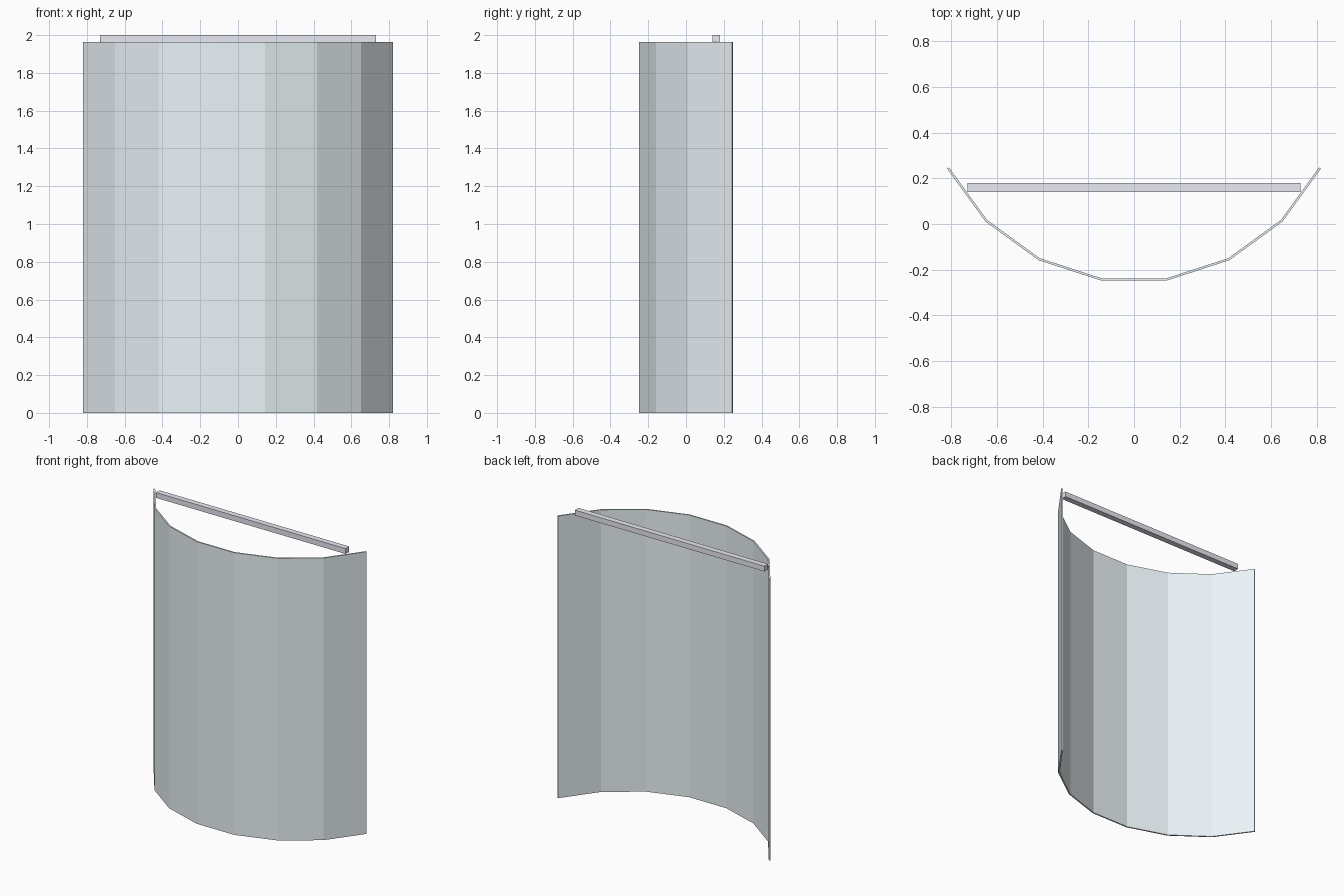
import bpy, bmesh
from math import sin, cos, radians

if "Cube" in bpy.data.objects:
    bpy.data.objects.remove(bpy.data.objects["Cube"])

R_OUT, R_IN = 0.92, 0.91      # outer and inner radius of the curved screen
CENTRE_Y = 0.661              # arc centre
SEGMENTS, STEP = 7, 18        # flat panels and degrees turned per panel
SCREEN_H, TOP = 1.963, 2.0


def new_object(name, bm, colour):
    bmesh.ops.recalc_face_normals(bm, faces=bm.faces)
    mesh = bpy.data.meshes.new(name)
    bm.to_mesh(mesh)
    bm.free()
    mat = bpy.data.materials.new(name + "_colour")
    mat.diffuse_color = (*colour, 1)
    mat.use_nodes = True
    mat.node_tree.nodes["Principled BSDF"].inputs["Base Color"].default_value = mat.diffuse_color
    mesh.materials.append(mat)
    obj = bpy.data.objects.new(name, mesh)
    bpy.context.collection.objects.link(obj)
    return obj


# Curved screen: a faceted arc band extruded upward
bm = bmesh.new()
rows = []
for i in range(SEGMENTS + 1):
    a = radians((i - SEGMENTS / 2) * STEP)
    rows.append([bm.verts.new((r * sin(a), CENTRE_Y - r * cos(a), 0)) for r in (R_OUT, R_IN)])
base = [bm.faces.new((p[0], q[0], q[1], p[1])) for p, q in zip(rows, rows[1:])]
result = bmesh.ops.extrude_face_region(bm, geom=base, use_keep_orig=True)
top_verts = [v for v in result["geom"] if isinstance(v, bmesh.types.BMVert)]
bmesh.ops.translate(bm, verts=top_verts, vec=(0, 0, SCREEN_H))
new_object("curved_screen", bm, (0.84, 0.91, 0.94))

# Straight rail across the top
bm = bmesh.new()
bmesh.ops.create_cube(bm, size=1)
bmesh.ops.scale(bm, verts=bm.verts, vec=(1.46, 0.04, TOP - SCREEN_H))
bmesh.ops.translate(bm, verts=bm.verts, vec=(0, 0.16, (TOP + SCREEN_H) / 2))
new_object("top_rail", bm, (0.82, 0.82, 0.90))
